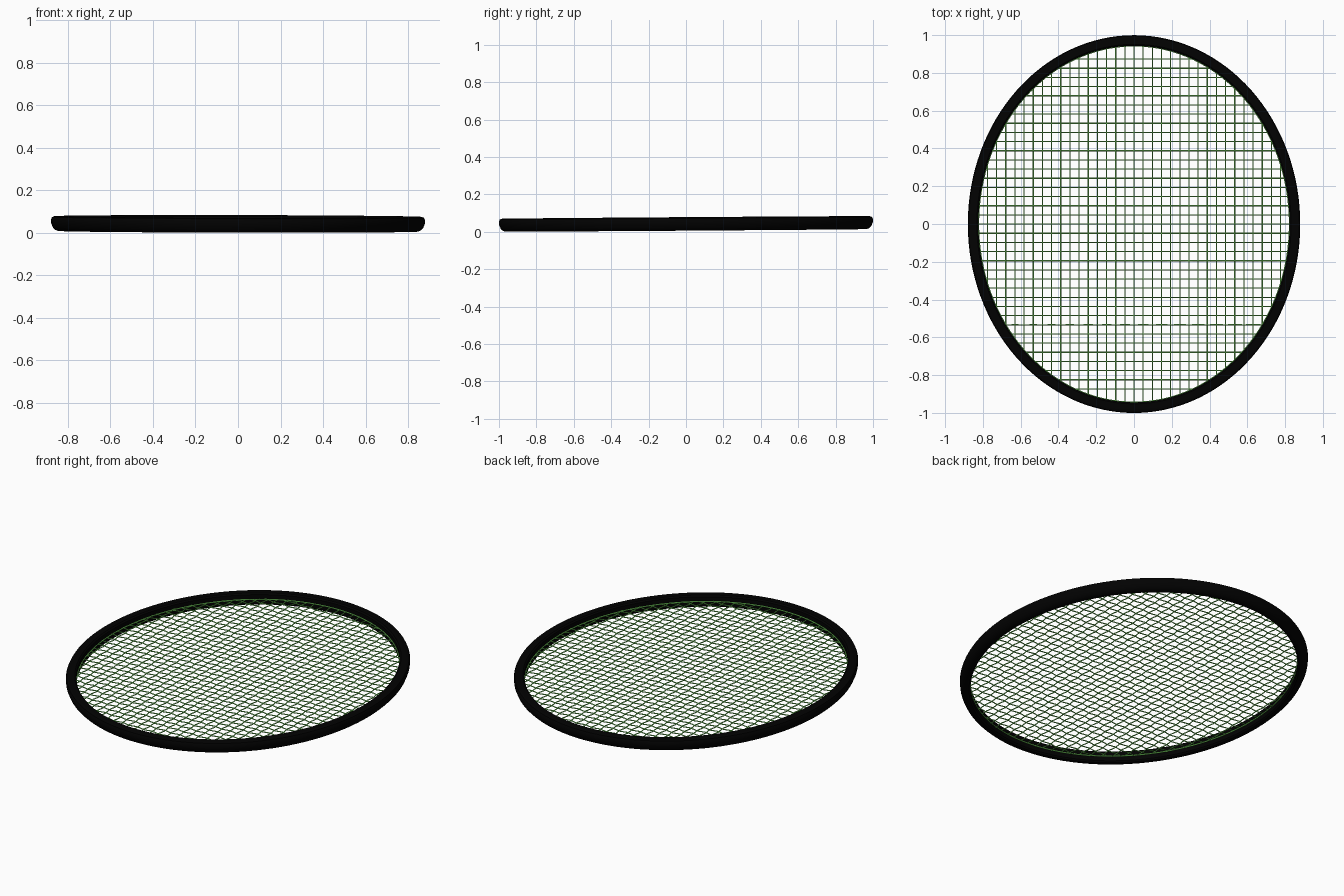
import bpy, bmesh, math
from mathutils import Matrix

cube = bpy.data.objects.get("Cube")
if cube:
    bpy.data.objects.remove(cube, do_unlink=True)


def material(name, rgb):
    m = bpy.data.materials.new(name)
    m.use_nodes = True
    m.diffuse_color = (*rgb, 1)
    bsdf = next(n for n in m.node_tree.nodes if n.type == 'BSDF_PRINCIPLED')
    bsdf.inputs["Base Color"].default_value = (*rgb, 1)
    return m


BLACK = material("frame black", (0.0005, 0.0005, 0.0005))
GREEN = material("string green", (0.22, 0.8, 0.14))

HALF_X, HALF_Y = 0.88, 1.0      # outer half axes of the oval
RIM = 0.056                     # rim width
GAP = 0.0485                    # string spacing
MID = 0.035                     # string height in the rim
# The whole hoop leans very slightly
LEAN = Matrix.Translation((0, 0, 0.0075)) @ Matrix.Rotation(0.007, 4, 'X') @ Matrix.Rotation(0.002, 4, 'Y')


def add_object(name, data, mat):
    ob = bpy.data.objects.new(name, data)
    bpy.context.collection.objects.link(ob)
    data.materials.append(mat)
    ob.matrix_world = LEAN
    return ob


def oval(inset, z, count):
    return [((HALF_X - inset) * math.cos(2 * math.pi * i / count),
             (HALF_Y - inset) * math.sin(2 * math.pi * i / count), z) for i in range(count)]


# Rim: rounded section swept around the oval, as (inset from outside, height)
section = [(0.016, 0.069), (0.005, 0.065), (0, 0.054), (0.001, 0.036), (0.009, 0.016),
           (0.02, 0.005), (0.033, 0), (0.048, 0), (RIM, 0.007), (RIM, 0.062), (0.048, 0.069)]
bm = bmesh.new()
rings = [[bm.verts.new(p) for p in oval(d, z, 128)] for d, z in section]
for k, ring in enumerate(rings):
    above = rings[k - 1]
    for i in range(len(ring)):
        bm.faces.new((above[i - 1], ring[i - 1], ring[i], above[i]))
bmesh.ops.recalc_face_normals(bm, faces=bm.faces)
mesh = bpy.data.meshes.new("rim")
bm.to_mesh(mesh)
bm.free()
rim = add_object("rim", mesh, BLACK)
bpy.context.view_layer.objects.active = rim
rim.select_set(True)
bpy.ops.object.shade_smooth_by_angle(angle=math.radians(40))
rim.select_set(False)


def string_curve(name, radius):
    cu = bpy.data.curves.new(name, 'CURVE')
    cu.dimensions = '3D'
    cu.bevel_depth = radius
    cu.bevel_resolution = 1
    return cu


def add_line(cu, pts, closed=False):
    sp = cu.splines.new('POLY')
    sp.points.add(len(pts) - 1)
    for p, co in zip(sp.points, pts):
        p.co = (*co, 1)
    sp.use_cyclic_u = closed


# Woven strings, each passing over and under its neighbours
def weave(name, along_y, reach):
    cu = string_curve(name, 0.003)
    across, length = HALF_X - RIM, HALF_Y - RIM
    if not along_y:
        across, length = length, across
    for n in range(-reach, reach + 1):
        s = n * GAP
        end = length * math.sqrt(1 - (s / across) ** 2) + 0.01
        steps = int(end / GAP)
        side = 1 if along_y else -1
        pts = [(-end, MID)]
        pts += [(k * GAP, MID + side * 0.003 * (-1) ** (n + k)) for k in range(-steps, steps + 1)]
        pts.append((end, MID))
        add_line(cu, [(s, t, z) if along_y else (t, s, z) for t, z in pts])
    add_object(name, cu, GREEN)


weave("main_strings", True, 16)
weave("cross_strings", False, 18)

# Thin string running around the inside of the rim
edge = string_curve("edge_string", 0.003)
add_line(edge, oval(RIM + 0.001, MID, 128), True)
add_object("edge_string", edge, GREEN)
